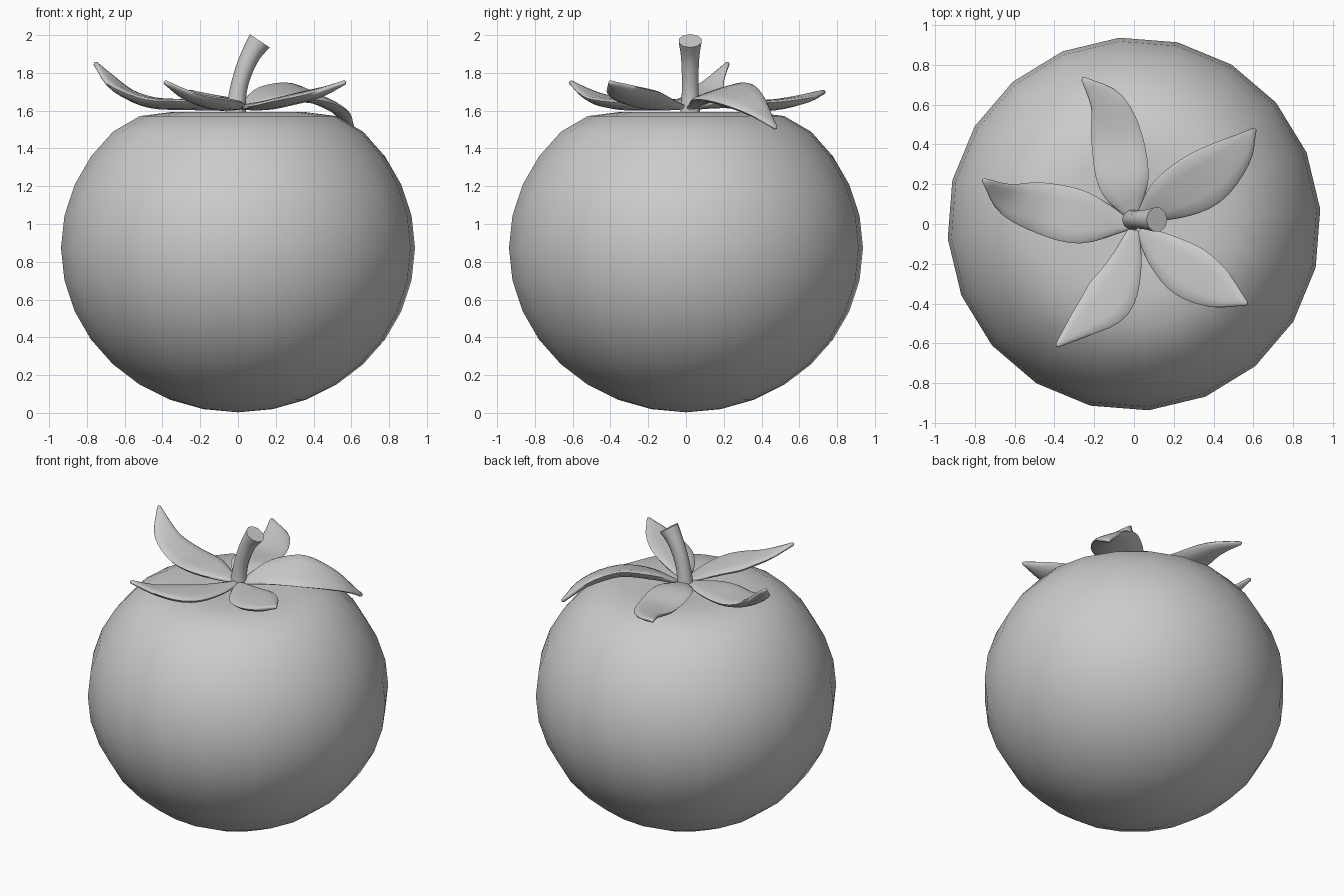
import bpy, bmesh, math
from mathutils import Vector

if "Cube" in bpy.data.objects:
    bpy.data.objects.remove(bpy.data.objects["Cube"])

grey = bpy.data.materials.new("soft grey")
grey.diffuse_color = (0.6, 0.6, 0.6, 1)
grey.use_nodes = True
grey.node_tree.nodes["Principled BSDF"].inputs["Base Color"].default_value = grey.diffuse_color


def loft(name, rings, angle):
    """Skin a list of closed point rings; one-point rings make poles."""
    bm = bmesh.new()
    rows = [[bm.verts.new(p) for p in r] for r in rings]
    for a, b in zip(rows, rows[1:]):
        n = max(len(a), len(b))
        for i in range(n):
            j = (i + 1) % n
            if len(a) == 1:
                bm.faces.new((a[0], b[j], b[i]))
            elif len(b) == 1:
                bm.faces.new((a[i], a[j], b[0]))
            else:
                bm.faces.new((a[i], a[j], b[j], b[i]))
    for row in (rows[0], rows[-1]):
        if len(row) > 2:
            bm.faces.new(row)
    bmesh.ops.recalc_face_normals(bm, faces=bm.faces)
    mesh = bpy.data.meshes.new(name)
    bm.to_mesh(mesh)
    bm.free()
    mesh.materials.append(grey)
    ob = bpy.data.objects.new(name, mesh)
    bpy.context.collection.objects.link(ob)
    bpy.context.view_layer.objects.active = ob
    ob.select_set(True)
    bpy.ops.object.shade_smooth_by_angle(angle=math.radians(angle))
    ob.select_set(False)
    return ob


def spline(points, steps):
    """Smooth curve through points of any dimension."""
    pts = [Vector(p) for p in points]
    pts = [2 * pts[0] - pts[1]] + pts + [2 * pts[-1] - pts[-2]]
    out = []
    for k in range(1, len(pts) - 2):
        a, b, c, d = pts[k - 1:k + 3]
        for s in range(steps):
            t = s / steps
            out.append(0.5 * (2 * b + (c - a) * t + (2 * a - 5 * b + 4 * c - d) * t * t
                              + (3 * b - a - 3 * c + d) * t ** 3))
    return out + [pts[-2]]


# Fruit: squashed sphere with a flattened, slightly sunken crown
profile = []
for k in range(1, 14):
    a = math.radians(-90 + 11.25 * k)
    z = 0.873 + 0.87 * math.sin(a)
    profile.append((0.94 * math.cos(a), min(z, 1.571)))
profile += [(0.36, 1.592), (0.18, 1.585)]
rings = [[(0, 0, 0.003)]]
for r, z in profile:
    rings.append([(r * math.cos(math.radians(4.5 + 18 * i)),
                   r * math.sin(math.radians(4.5 + 18 * i)), z) for i in range(20)])
rings.append([(0, 0, 1.565)])
loft("fruit", rings, 60)

# Stem: bent stalk that widens at both ends
path = spline([(-0.012, 1.58, 0.056), (0.0, 1.70, 0.046), (0.03, 1.81, 0.047),
               (0.07, 1.90, 0.052), (0.115, 1.97, 0.063)], 3)
rings = []
for k, (x, z, r) in enumerate(path):
    p, q = path[max(k - 1, 0)], path[min(k + 1, len(path) - 1)]
    d = Vector((q[0] - p[0], 0, q[1] - p[1])).normalized()
    side = Vector((d.z, 0, -d.x))
    rings.append([Vector((x, 0.022, z)) + side * (r * math.cos(i * math.pi / 5))
                  + Vector((0, r * math.sin(i * math.pi / 5), 0)) for i in range(10)])
loft("stem", rings, 45)

# Sepals: centre line x, y, z and half width, then the drop of the right-hand edge
sepals = {
    "left_sepal": ([(-.02, 0, 1.62, .03), (-.25, .03, 1.64, .13), (-.46, .08, 1.65, .13),
                    (-.63, .125, 1.72, .085), (-.755, .22, 1.85, .012)], 0.0),
    "back_sepal": ([(0, .03, 1.62, .03), (-.05, .2, 1.65, .125), (-.085, .42, 1.635, .13),
                    (-.135, .6, 1.66, .09), (-.255, .73, 1.70, .012)], 0.0),
    "right_back_sepal": ([(.03, .03, 1.62, .03), (.17, .13, 1.68, .12), (.35, .23, 1.69, .15),
                          (.51, .36, 1.62, .095), (.605, .475, 1.51, .012)], 0.3),
    "right_front_sepal": ([(.03, -.03, 1.62, .03), (.15, -.14, 1.635, .1),
                           (.28, -.24, 1.665, .135), (.43, -.33, 1.70, .1),
                           (.565, -.4, 1.75, .012)], 0.15),
    "left_front_sepal": ([(0, -.03, 1.62, .03), (-.05, -.22, 1.63, .09),
                          (-.13, -.38, 1.645, .125), (-.26, -.5, 1.68, .075),
                          (-.385, -.61, 1.75, .012)], 0.0),
}
for name, (points, drop) in sepals.items():
    path = spline(points, 4)
    rings = []
    for k, p in enumerate(path):
        c = p.to_3d()
        d = path[min(k + 1, len(path) - 1)].to_3d() - path[max(k - 1, 0)].to_3d()
        right = d.cross(Vector((0, 0, 1))).normalized()
        right = (right - Vector((0, 0, drop))).normalized()
        up = right.cross(d).normalized()
        w = p[3]
        thick = 0.01 + 0.16 * min(w, 0.12)
        ring = []
        for i in range(12):
            a = i * math.pi / 6
            u = math.cos(a)
            # gently cupped lens section
            h = thick * math.sin(a) + 0.12 * w * (u * u - 0.5)
            ring.append(c + right * (w * u) + up * h)
        rings.append(ring)
    tip = path[-1].to_3d() + (path[-1] - path[-2]).to_3d().normalized() * 0.01
    loft(name, rings + [[tip]], 80)
